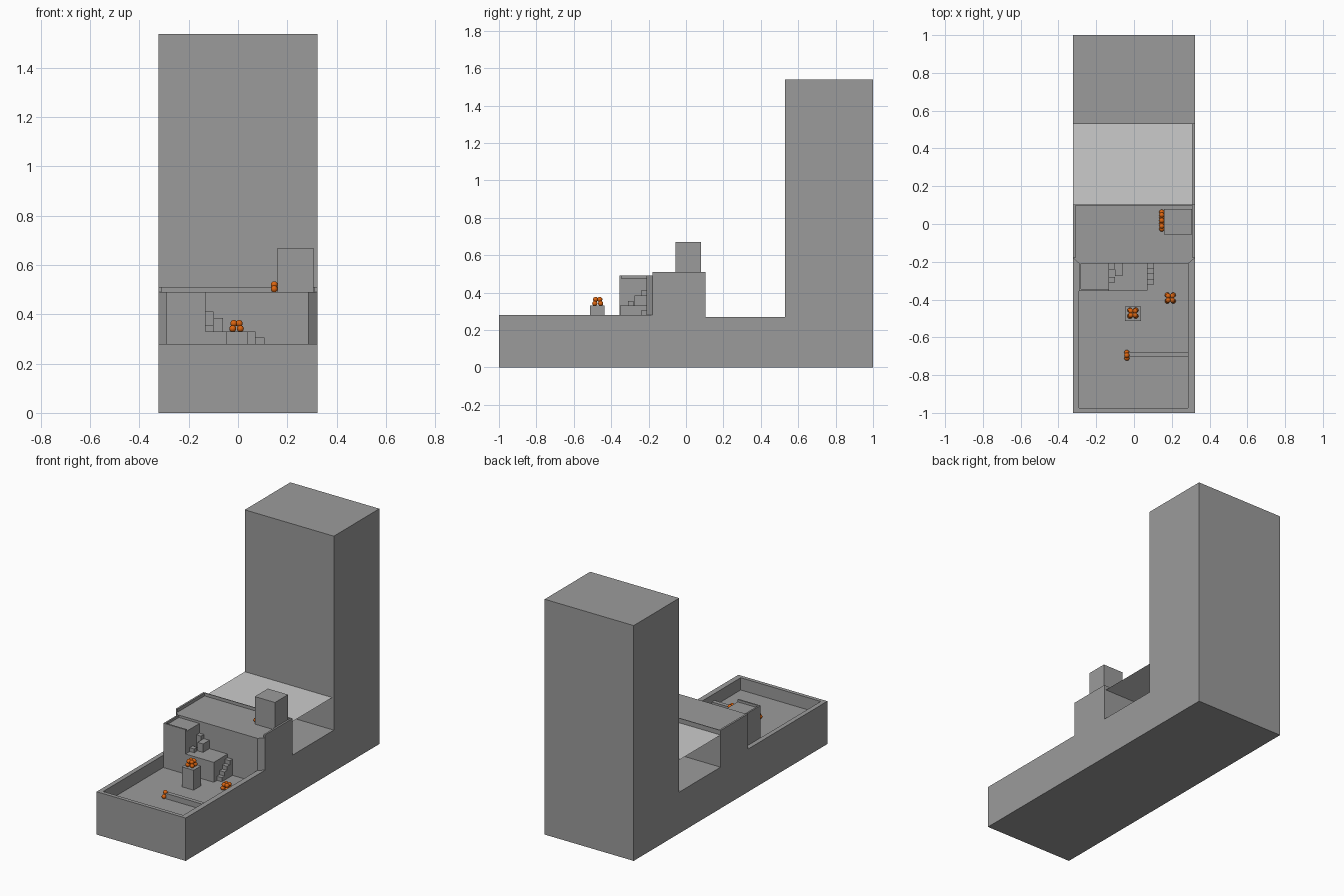
import bpy, bmesh

if "Cube" in bpy.data.objects:
    bpy.data.objects.remove(bpy.data.objects["Cube"])


def material(name, rgb):
    m = bpy.data.materials.new(name)
    m.diffuse_color = (*rgb, 1)
    m.use_nodes = True
    m.node_tree.nodes["Principled BSDF"].inputs["Base Color"].default_value = m.diffuse_color
    return m


ORANGE = material("orange", (0.72, 0.13, 0.005))
STONE = material("dark_stone", (0.33, 0.33, 0.33))
FLOOR = 0.20    # courtyard floor height
W = 0.322       # half width
BACK = 0.103    # back face of the mid block


def finish(name, bm, mat=None):
    bmesh.ops.recalc_face_normals(bm, faces=bm.faces)
    me = bpy.data.meshes.new(name)
    bm.to_mesh(me)
    bm.free()
    ob = bpy.data.objects.new(name, me)
    bpy.context.collection.objects.link(ob)
    if mat:
        me.materials.append(mat)
    return ob


def prism(name, pts, vec):
    """Extrude a closed planar outline along vec."""
    bm = bmesh.new()
    face = bm.faces.new([bm.verts.new(p) for p in pts])
    new = bmesh.ops.extrude_face_region(bm, geom=[face])["geom"]
    bmesh.ops.translate(bm, vec=vec, verts=[v for v in new if isinstance(v, bmesh.types.BMVert)])
    return finish(name, bm, STONE)


def box(name, x0, x1, y0, y1, z0, z1):
    return prism(name, [(x0, y0, z0), (x1, y0, z0), (x1, y1, z0), (x0, y1, z0)], (0, 0, z1 - z0))


def balls(name, centres, r=0.014):
    """Pile of small round balls in one object."""
    bm = bmesh.new()
    for c in centres:
        v = bmesh.ops.create_uvsphere(bm, u_segments=12, v_segments=8, radius=r)["verts"]
        bmesh.ops.translate(bm, vec=c, verts=v)
    for f in bm.faces:
        f.smooth = True
    return finish(name, bm, ORANGE)


# Mid block, moat bed and tall back tower share one side profile
profile = [(-0.18, 0), (1, 0), (1, 1.538), (0.53, 1.538), (0.53, 0.27),
           (BACK, 0.27), (BACK, 0.49), (-0.18, 0.49)]
prism("main_body", [(-W, y, z) for y, z in profile], (2 * W, 0, 0))

# Front of the mid block with chamfered corners
prism("wall_front", [(-W, -0.18, FLOOR), (-0.29, -0.21, FLOOR),
                     (0.287, -0.21, FLOOR), (W, -0.18, FLOOR)], (0, 0, 0.49 - FLOOR))

# Courtyard floor and its low rim
box("courtyard_base", -W, W, -1, -0.18, 0, FLOOR)
box("rim_front", -W, W, -1, -0.975, FLOOR, 0.28)
box("rim_left", -W, -0.292, -0.975, -0.18, FLOOR, 0.28)
box("rim_right", 0.287, W, -0.975, -0.18, FLOOR, 0.28)

# Thin parapet on the wall walk
box("parapet_left", -W, -0.31, -0.18, BACK, 0.49, 0.51)
box("parapet_right", 0.31, W, -0.18, BACK, 0.49, 0.51)
box("parapet_back", -0.31, 0.31, BACK - 0.005, BACK, 0.49, 0.51)
box("lookout_block", 0.16, 0.306, -0.055, 0.08, 0.49, 0.67)

# Water sheet in the moat (left in the default grey)
bm = bmesh.new()
bm.faces.new([bm.verts.new(p) for p in ((-W, BACK, 0.48), (0.31, BACK, 0.48),
                                       (0.31, 0.535, 0.48), (-W, 0.535, 0.48))])
finish("water", bm)

# Two-level platform against the wall
box("low_platform", -0.132, 0.072, -0.353, -0.21, FLOOR, 0.33)
box("high_platform", -0.29, -0.132, -0.353, -0.21, FLOOR, 0.475)
box("platform_lip_front", -0.29, -0.132, -0.355, -0.345, FLOOR, 0.49)
box("platform_lip_left", -0.29, -0.28, -0.345, -0.21, 0.475, 0.49)

# Lower stair climbs towards the wall
for i in range(4):
    y = -0.32 + i * 0.0275
    box(f"lower_step_{i}", 0.072, 0.107, y, y + 0.0275, FLOOR, FLOOR + (i + 1) * 0.0265)

# Upper stair turns the corner up to the high platform
for i, (x0, x1, y0, y1, z) in enumerate(((-0.132, -0.10, -0.31, -0.28, 0.355),
                                         (-0.10, -0.06, -0.275, -0.21, 0.385),
                                         (-0.132, -0.10, -0.24, -0.21, 0.412))):
    box(f"upper_step_{i}", x0, x1, y0, y1, 0.33, z)

# Pedestal and low divider in the courtyard
box("pedestal", -0.047, 0.038, -0.513, -0.437, FLOOR, 0.33)
box("divider", -0.03, 0.287, -0.705, -0.678, FLOOR, 0.235)


def square_pile(name, x, y, z):
    pile = [(x + sx * d, y + sy * d, z + h) for d, h in ((0.0155, 0.012), (0.011, 0.033))
            for sx in (-1, 1) for sy in (-1, 1)]
    balls(name, pile)


square_pile("pedestal_balls", -0.006, -0.472, 0.33)
square_pile("floor_balls", 0.192, -0.392, FLOOR)
balls("divider_balls", [(-0.038, -0.71, FLOOR + 0.014), (-0.038, -0.68, FLOOR + 0.014),
                        (-0.038, -0.695, FLOOR + 0.036)])
balls("wall_balls", [(0.147, -0.026 + i * 0.0295, 0.503) for i in range(4)]
      + [(0.147, -0.011 + i * 0.0295, 0.52) for i in range(3)])
